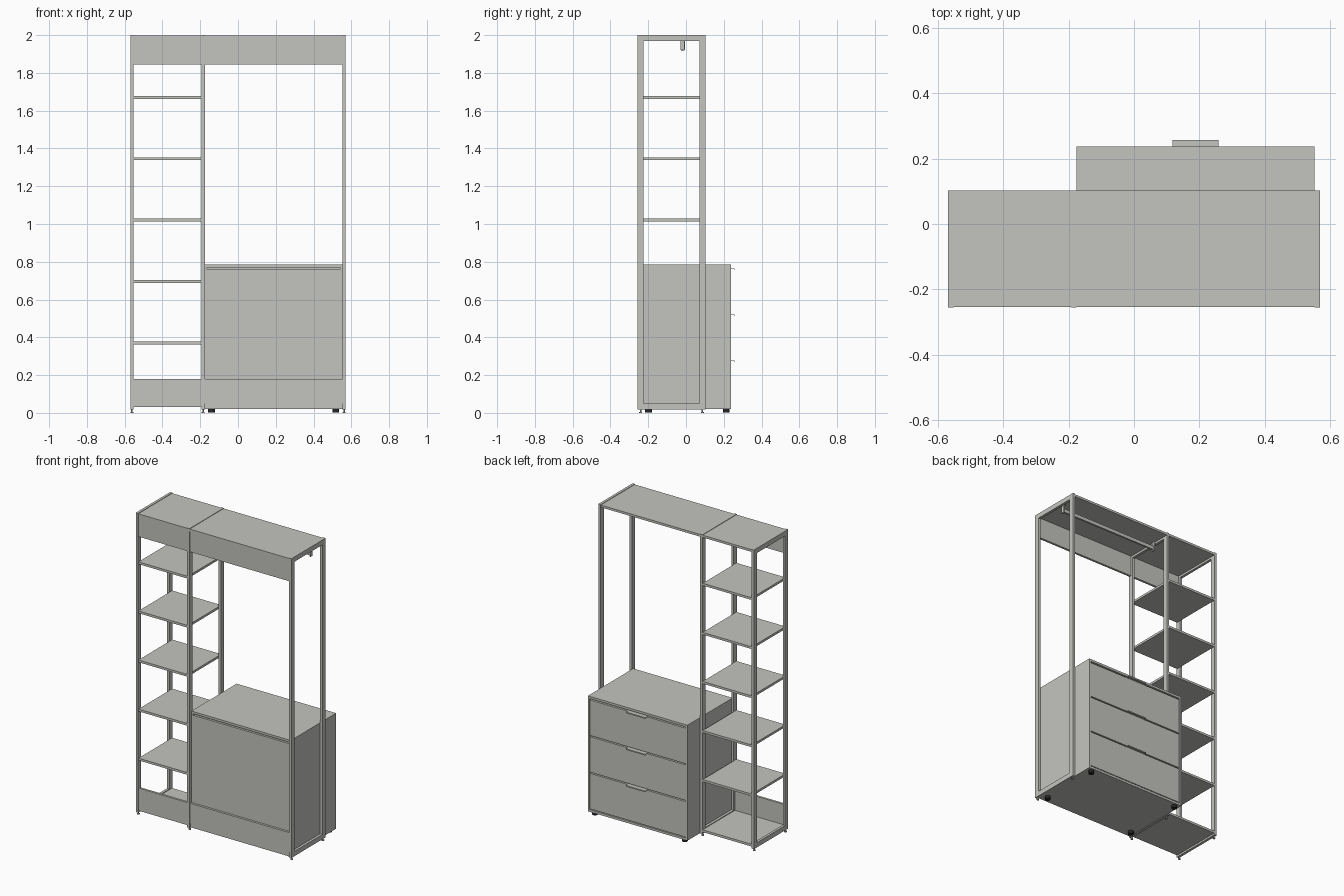
import bpy, bmesh
from mathutils import Matrix, Vector

cube = bpy.data.objects.get("Cube")
if cube:
    bpy.data.objects.remove(cube)


def material(name, rgb):
    m = bpy.data.materials.new(name)
    m.use_nodes = True
    m.diffuse_color = (*rgb, 1)
    m.node_tree.nodes["Principled BSDF"].inputs["Base Color"].default_value = (*rgb, 1)
    return m


GREY = material("warm_grey", (0.55, 0.55, 0.52))
BLACK = material("black_rubber", (0.02, 0.02, 0.02))


def finish(name, bm, mat):
    mesh = bpy.data.meshes.new(name)
    bm.to_mesh(mesh)
    bm.free()
    mesh.materials.append(mat)
    ob = bpy.data.objects.new(name, mesh)
    bpy.context.collection.objects.link(ob)
    return ob


def boxes(name, spans, mat=GREY):
    """One object from boxes given as (x0, x1), (y0, y1), (z0, z1)."""
    bm = bmesh.new()
    for span in spans:
        mid = Vector([(a + b) / 2 for a, b in span])
        size = [b - a for a, b in span]
        bmesh.ops.create_cube(bm, size=1, matrix=Matrix.Translation(mid) @ Matrix.Diagonal((*size, 1)))
    return finish(name, bm, mat)


def cylinder(name, centre, radius, height, mat, sides=16):
    bm = bmesh.new()
    bmesh.ops.create_cone(bm, cap_ends=True, segments=sides, radius1=radius, radius2=radius,
                          depth=height, matrix=Matrix.Translation(centre))
    ob = finish(name, bm, mat)
    for p in ob.data.polygons:
        p.use_smooth = abs(p.normal.z) < 0.5
    return ob


FRONT, BACK, REAR = -0.256, 0.103, 0.237   # frame front, frame back, cabinet back
BASE, TOP = 0.018, 2.0
W, D = 0.017, 0.032                        # frame tube width and depth
LEFT_BAY = (-0.553, -0.193)
RIGHT_BAY = (-0.176, 0.553)

# Upright rectangular frames with levelling feet
for label, x in (("right", -0.57), ("middle", -0.193), ("left", 0.553)):
    xs = (x, x + W)
    inner = (FRONT + D, BACK - D)
    boxes(label + "_frame", [
        (xs, (FRONT, FRONT + D), (BASE, TOP)),
        (xs, (BACK - D, BACK), (BASE, TOP)),
        (xs, inner, (BASE, BASE + D)),
        (xs, inner, (TOP - D, TOP))])
    for end, y in (("front", FRONT + D / 2), ("back", BACK - D / 2)):
        cylinder(f"{label}_{end}_frame_stem", (x + W / 2, y, 0.012), 0.004, 0.014, GREY)
        cylinder(f"{label}_{end}_frame_foot", (x + W / 2, y, 0.003), 0.008, 0.006, GREY)

# Top boards and front fascias for both bays
for label, bay in (("shelf", LEFT_BAY), ("wardrobe", RIGHT_BAY)):
    boxes(label + "_top_board", [(bay, (FRONT + 0.002, BACK - 0.001), (1.982, 1.997))])
    boxes(label + "_fascia", [(bay, (FRONT + 0.004, FRONT + 0.019), (1.845, 1.982))])

# Open shelves and their plinth
for i in range(5):
    z = 0.363 + i * 0.325
    boxes(f"shelf_{i + 1}", [(LEFT_BAY, (FRONT + 0.004, BACK - 0.002), (z, z + 0.015))])
boxes("bottom_shelf", [(LEFT_BAY, (FRONT + 0.019, BACK - 0.002), (0.03, 0.045))])
boxes("shelf_plinth", [(LEFT_BAY, (FRONT + 0.004, FRONT + 0.019), (0.03, 0.18))])

# Hanging rail with end brackets
cx = sum(RIGHT_BAY) / 2
boxes("hanging_rail", [((RIGHT_BAY[0], RIGHT_BAY[1]), (-0.024, -0.012), (1.927, 1.95))])
for label, a, b in (("right", RIGHT_BAY[0], RIGHT_BAY[0] + 0.012),
                    ("left", RIGHT_BAY[1] - 0.012, RIGHT_BAY[1])):
    bracket = boxes(label + "_rail_bracket", [((a, b), (-0.03, -0.006), (1.919, 1.982))])
    bevel = bracket.modifiers.new("round", "BEVEL")
    bevel.width, bevel.segments = 0.005, 2

# Cabinet carcass
cab_front = FRONT + 0.019
x0, x1 = RIGHT_BAY
t = 0.013
inside = (x0 + t, x1 - t)
boxes("cabinet_top", [(RIGHT_BAY, (cab_front, REAR), (0.77, 0.785))])
boxes("cabinet_sides", [((a, a + t), (cab_front, REAR), (BASE + 0.002, 0.77)) for a in (x0, x1 - t)])
boxes("cabinet_bottom", [(inside, (cab_front, REAR), (BASE + 0.002, 0.035))])
boxes("cabinet_front_panel", [(inside, (cab_front + 0.001, cab_front + 0.016), (0.035, 0.76))])
boxes("cabinet_core", [(inside, (cab_front + 0.016, REAR - 0.02), (0.035, 0.77))])
boxes("cabinet_plinth", [(RIGHT_BAY, (FRONT + 0.004, FRONT + 0.019), (0.05, 0.18))])
boxes("cabinet_base_rail", [(RIGHT_BAY, (FRONT + 0.008, FRONT + 0.019), (BASE + 0.002, 0.05))])

# Drawer fronts with thin lipped pulls
for i in range(3):
    z = 0.04 + i * 0.243
    top = z + 0.235
    boxes(f"drawer_front_{i + 1}", [((inside[0] + 0.002, inside[1] - 0.002), (REAR - 0.016, REAR - 0.001), (z, top))])
    pull = (cx - 0.07, cx + 0.07)
    boxes(f"drawer_pull_{i + 1}", [
        (pull, (REAR - 0.018, REAR + 0.02), (top, top + 0.003)),
        (pull, (REAR + 0.017, REAR + 0.02), (top - 0.005, top))])

# Cabinet feet
for side, x in (("right", x0 + 0.035), ("left", x1 - 0.035)):
    for end, y in (("front", -0.198), ("back", 0.213)):
        cylinder(f"{side}_{end}_cabinet_foot", (x, y, 0.011), 0.018, 0.02, BLACK, 20)
